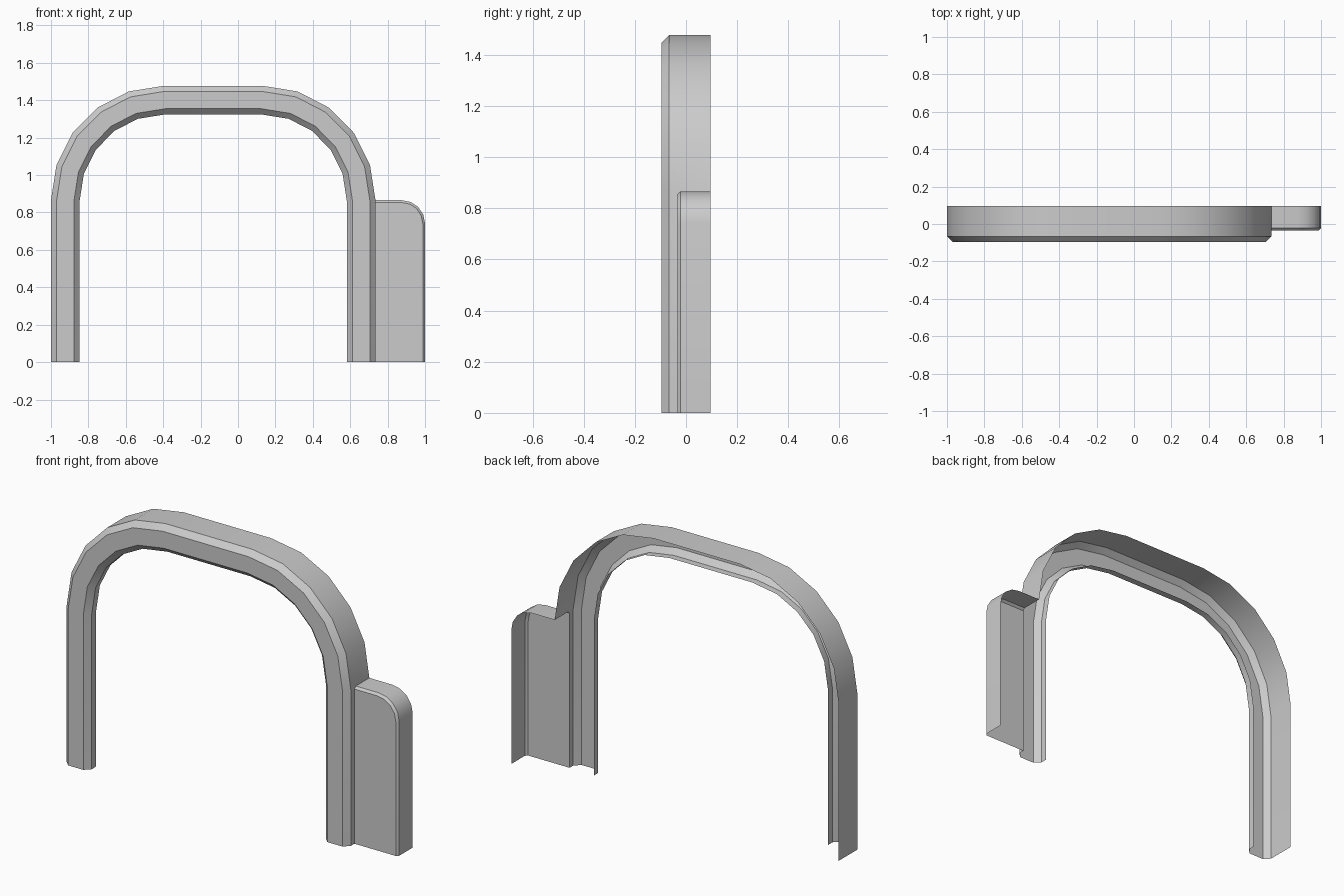
import bpy, bmesh
from math import cos, sin, pi, radians
from mathutils import Vector

if "Cube" in bpy.data.objects:
    bpy.data.objects.remove(bpy.data.objects["Cube"])


def inset(path, d):
    """Mitred offset of an open x/z path towards its right-hand side."""
    out = []
    for i, p in enumerate(path):
        dirs = []
        if i > 0:
            dirs.append((p - path[i - 1]).normalized())
        if i < len(path) - 1:
            dirs.append((path[i + 1] - p).normalized())
        norms = [Vector((t.y, -t.x)) for t in dirs]
        m = sum(norms, Vector((0, 0))).normalized()
        out.append(p + m * (d / m.dot(norms[0])))
    return out


def arc(cx, cz, rx, rz, a0, a1, n):
    return [Vector((cx + rx * cos(radians(a0 + (a1 - a0) * i / n)),
                    cz + rz * sin(radians(a0 + (a1 - a0) * i / n)))) for i in range(n + 1)]


def sweep(bm, path, profile, skip=()):
    """Skin a (inset, y) profile along the path; skip holds (profile, path) cells left open."""
    rows = [[bm.verts.new((p.x, y, p.y)) for p in inset(path, d)] for d, y in profile]
    for r in range(len(rows) - 1):
        for i in range(len(path) - 1):
            if (r, i) not in skip:
                bm.faces.new((rows[r][i], rows[r][i + 1], rows[r + 1][i + 1], rows[r + 1][i]))
    return rows


def finish(bm, name):
    bmesh.ops.recalc_face_normals(bm, faces=bm.faces)
    front = min(bm.faces, key=lambda f: f.calc_center_median().y)
    if front.normal.y > 0:
        bmesh.ops.reverse_faces(bm, faces=bm.faces)
    me = bpy.data.meshes.new(name)
    bm.to_mesh(me)
    bm.free()
    ob = bpy.data.objects.new(name, me)
    bpy.context.collection.objects.link(ob)
    bpy.ops.object.select_all(action='DESELECT')
    ob.select_set(True)
    bpy.context.view_layer.objects.active = ob
    bpy.ops.object.shade_smooth_by_angle(angle=radians(30))


BACK, FRONT = 0.096, -0.096
SPRING = 0.866      # height where the legs turn into the arch
JOIN = 0.735        # outer face of the right leg
WING_Y = -0.034     # front face of the side panel

# Arch frame: open-backed bevelled channel with a short inner lip
path = ([Vector((-1, 0))]
        + arc(-0.398, SPRING, 0.602, 0.611, 180, 90, 5)
        + arc(0.133, SPRING, 0.602, 0.611, 90, 0, 5)
        + [Vector((JOIN, 0))])
profile = [(0, BACK), (0, WING_Y), (0, -0.066), (0.03, FRONT),
           (0.122, FRONT), (0.152, -0.066), (0.152, -0.028)]
bm = bmesh.new()
sweep(bm, path, profile, skip={(0, len(path) - 2)})   # opening behind the side panel
finish(bm, "arch_frame")

# Side panel: open-backed, rounded top corner and small front bevel
path = ([Vector((JOIN, SPRING))]
        + arc(0.875, SPRING - 0.125, 0.125, 0.125, 90, 0, 4)
        + [Vector((1, 0))])
bm = bmesh.new()
rows = sweep(bm, path, [(0, BACK), (0, -0.022), (0.012, WING_Y)])
bm.faces.new(rows[2] + [bm.verts.new((JOIN, WING_Y, 0))])
# small closing piece where the bevel meets the leg
bm.faces.new((rows[1][0], rows[2][0], bm.verts.new((JOIN, WING_Y, SPRING))))
finish(bm, "side_panel")
